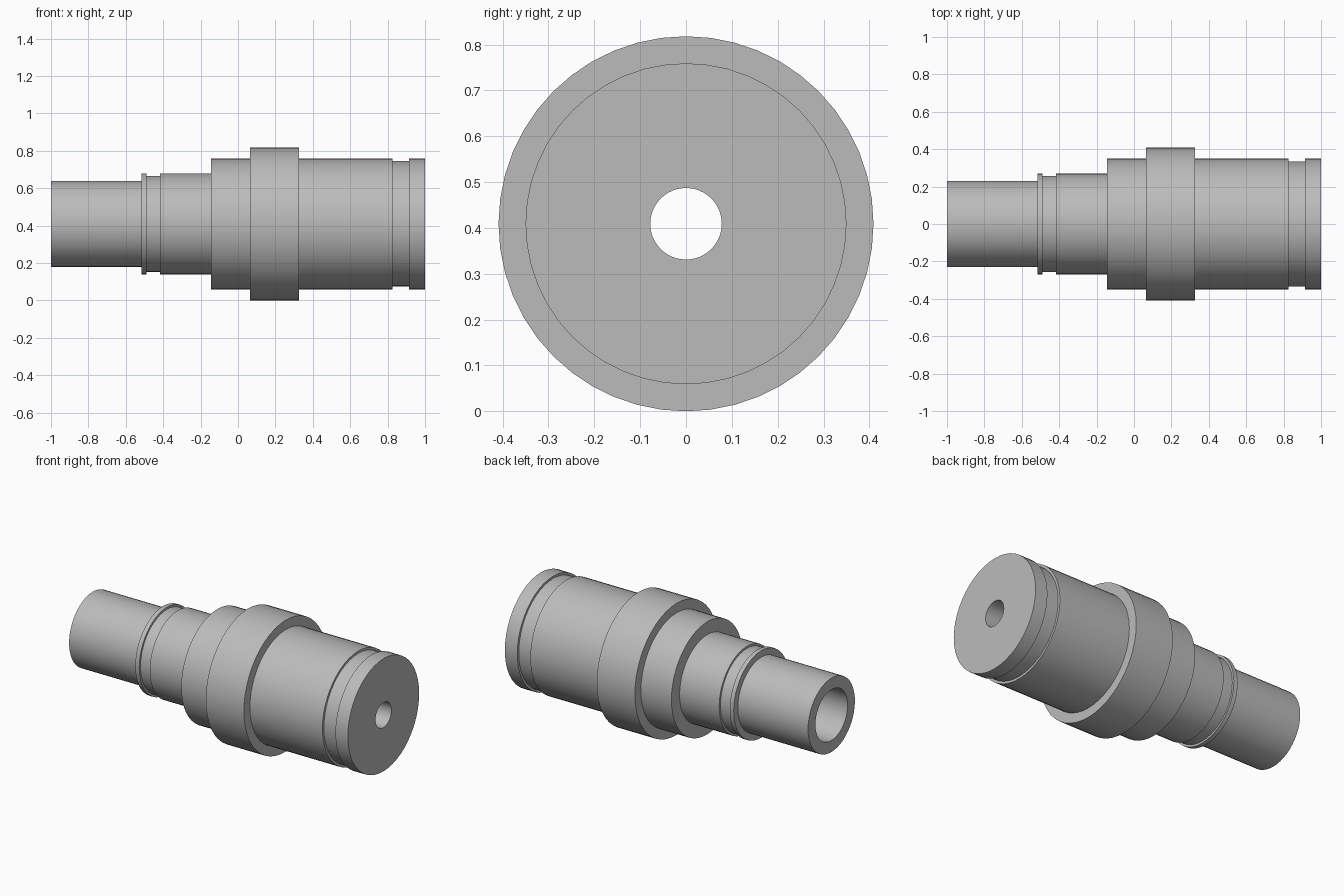
import bpy, bmesh, math
from mathutils import Vector

SEGMENTS = 48
AXIS_HEIGHT = 0.409

cube = bpy.data.objects.get("Cube")
if cube:
    bpy.data.objects.remove(cube, do_unlink=True)

steel = bpy.data.materials.new("plain_grey_steel")
steel.use_nodes = True
grey = (0.5, 0.5, 0.5, 1.0)
steel.diffuse_color = grey
steel.node_tree.nodes["Principled BSDF"].inputs["Base Color"].default_value = grey

# Outer steps along the axis: (start x, end x, radius)
steps = [
    (-1.0, -0.517, 0.23),     # narrow journal
    (-0.517, -0.49, 0.27),    # retaining lip
    (-0.49, -0.417, 0.257),   # shallow groove
    (-0.417, -0.145, 0.27),   # middle journal
    (-0.145, 0.065, 0.35),    # shoulder
    (0.065, 0.327, 0.409),    # collar
    (0.327, 0.825, 0.35),     # wide journal
    (0.825, 0.915, 0.335),    # end groove
    (0.915, 1.0, 0.35),       # end land
]
# Stepped bore, from the right end back to the left end
bore = [(1.0, -0.145, 0.078), (-0.145, -1.0, 0.158)]

profile = [(x, r) for start, end, r in steps + bore for x in (start, end)]

# Revolve the closed profile around the shaft axis
bm = bmesh.new()
verts = [bm.verts.new((x, 0, r)) for x, r in profile]
edges = [bm.edges.new((v, verts[(i + 1) % len(verts)])) for i, v in enumerate(verts)]
bmesh.ops.spin(bm, geom=verts + edges, cent=Vector(), axis=(1, 0, 0),
               angle=math.tau, steps=SEGMENTS, use_duplicate=False)
bmesh.ops.remove_doubles(bm, verts=bm.verts, dist=0.0001)
bmesh.ops.recalc_face_normals(bm, faces=bm.faces)

mesh = bpy.data.meshes.new("stepped_hollow_shaft")
bm.to_mesh(mesh)
bm.free()
mesh.materials.append(steel)

shaft = bpy.data.objects.new("stepped_hollow_shaft", mesh)
shaft.location.z = AXIS_HEIGHT
bpy.context.collection.objects.link(shaft)

# Smooth round walls, crisp steps
bpy.ops.object.select_all(action='DESELECT')
shaft.select_set(True)
bpy.context.view_layer.objects.active = shaft
bpy.ops.object.shade_smooth_by_angle(angle=math.radians(30))
